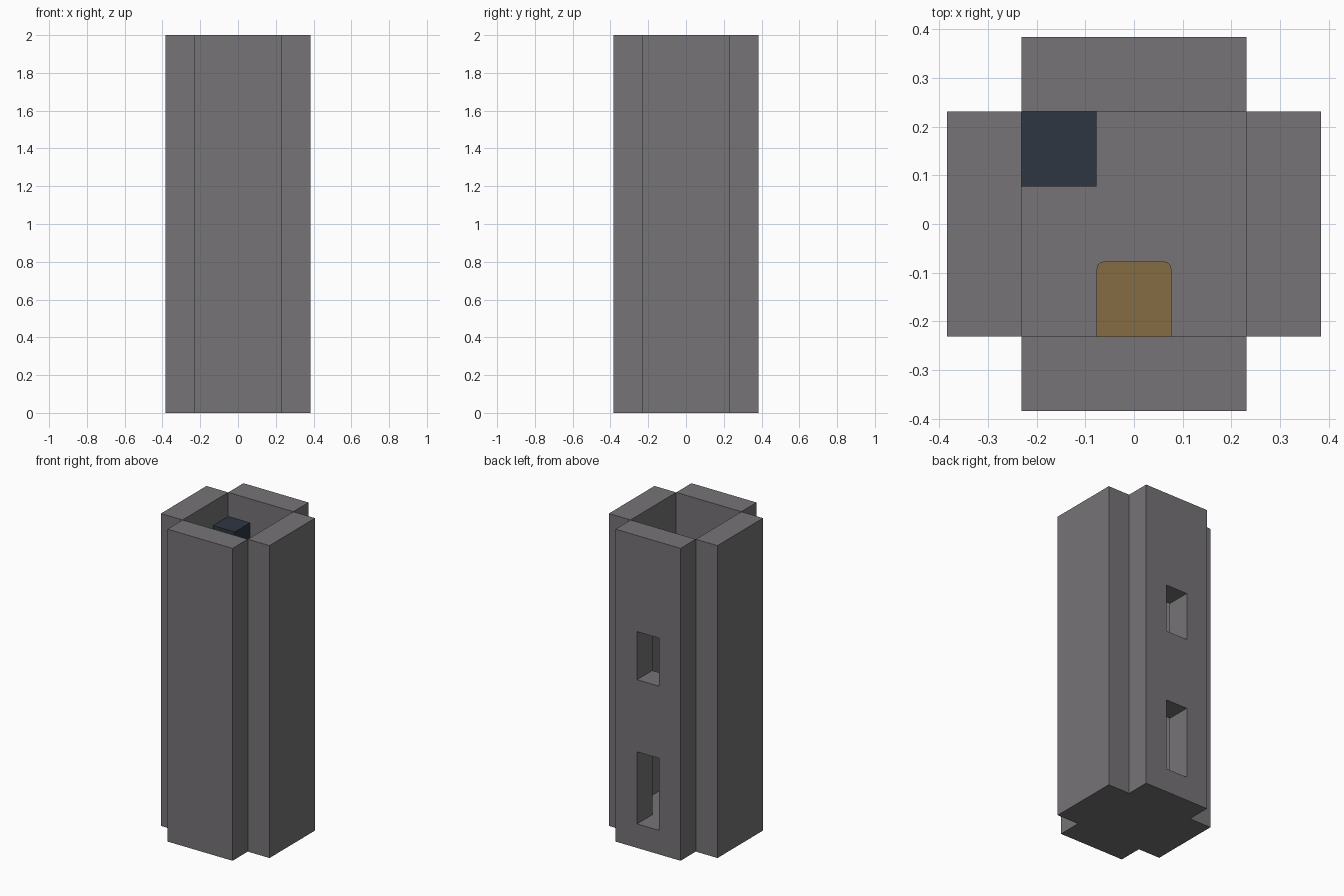
import bpy
import bmesh
import math
from mathutils import Matrix, Vector

U = 2 / 13  # one block: the tower is 13 blocks tall

cube = bpy.data.objects.get("Cube")
if cube:
    bpy.data.objects.remove(cube, do_unlink=True)


def material(name, rgb):
    mat = bpy.data.materials.new(name)
    mat.use_nodes = True
    color = (*rgb, 1)
    mat.diffuse_color = color
    mat.node_tree.nodes["Principled BSDF"].inputs["Base Color"].default_value = color
    return mat


STONE = material("grey stone", (0.18, 0.172, 0.182))
NAVY = material("dark navy", (0.028, 0.037, 0.055))
OCHRE = material("ochre", (0.235, 0.15, 0.055))


def box(name, low, high, mat=None):
    """Box between two corners given in blocks."""
    low, high = Vector(low) * U, Vector(high) * U
    bm = bmesh.new()
    bmesh.ops.create_cube(bm, size=1)
    bmesh.ops.scale(bm, vec=high - low, verts=bm.verts)
    bmesh.ops.translate(bm, vec=(low + high) / 2, verts=bm.verts)
    mesh = bpy.data.meshes.new(name)
    bm.to_mesh(mesh)
    bm.free()
    if mat:
        mesh.materials.append(mat)
    obj = bpy.data.objects.new(name, mesh)
    bpy.context.collection.objects.link(obj)
    return obj


def cut(target, low, high):
    """Cut a box-shaped opening through the target."""
    cutter = box("opening_cutter", low, high)
    cutter.hide_render = True
    mod = target.modifiers.new("opening", "BOOLEAN")
    mod.operation = "DIFFERENCE"
    mod.solver = "EXACT"
    mod.object = cutter
    bpy.context.view_layer.objects.active = target
    bpy.ops.object.modifier_apply(modifier=mod.name)
    bpy.data.objects.remove(cutter, do_unlink=True)


# Four walls around a square shaft, leaving the outer corners notched
walls = {}
for i, side in enumerate(("back", "right", "front", "left")):
    wall = box(side + "_wall", (-1.5, 1.5, 0), (1.5, 2.5, 13), STONE)
    wall.data.transform(Matrix.Rotation(i * math.pi / 2, 4, "Z"))
    walls[side] = wall

# Doorway and window in the back wall
cut(walls["back"], (-0.5, 1, 1), (0.5, 3, 4))
cut(walls["back"], (-0.5, 1, 7), (0.5, 3, 9))

# Floor slab
box("floor", (-1.5, -1.5, 0), (1.5, 1.5, 1), STONE)

# Block high in the back corner of the shaft
box("corner_block", (-1.5, 0.5, 11), (-0.5, 1.5, 12), NAVY)

# Thin mat against the front wall, with its two free corners rounded
mat_obj = box("floor_mat", (-0.5, -1.5, 1), (0.5, -0.5, 1.03), OCHRE)
bm = bmesh.new()
bm.from_mesh(mat_obj.data)
corners = [e for e in bm.edges
           if all(v.co.y > -U for v in e.verts)
           and abs(e.verts[0].co.x - e.verts[1].co.x) < 0.001]
bmesh.ops.bevel(bm, geom=corners, offset=0.1 * U, segments=3,
                profile=0.5, affect="EDGES")
bm.to_mesh(mat_obj.data)
bm.free()
